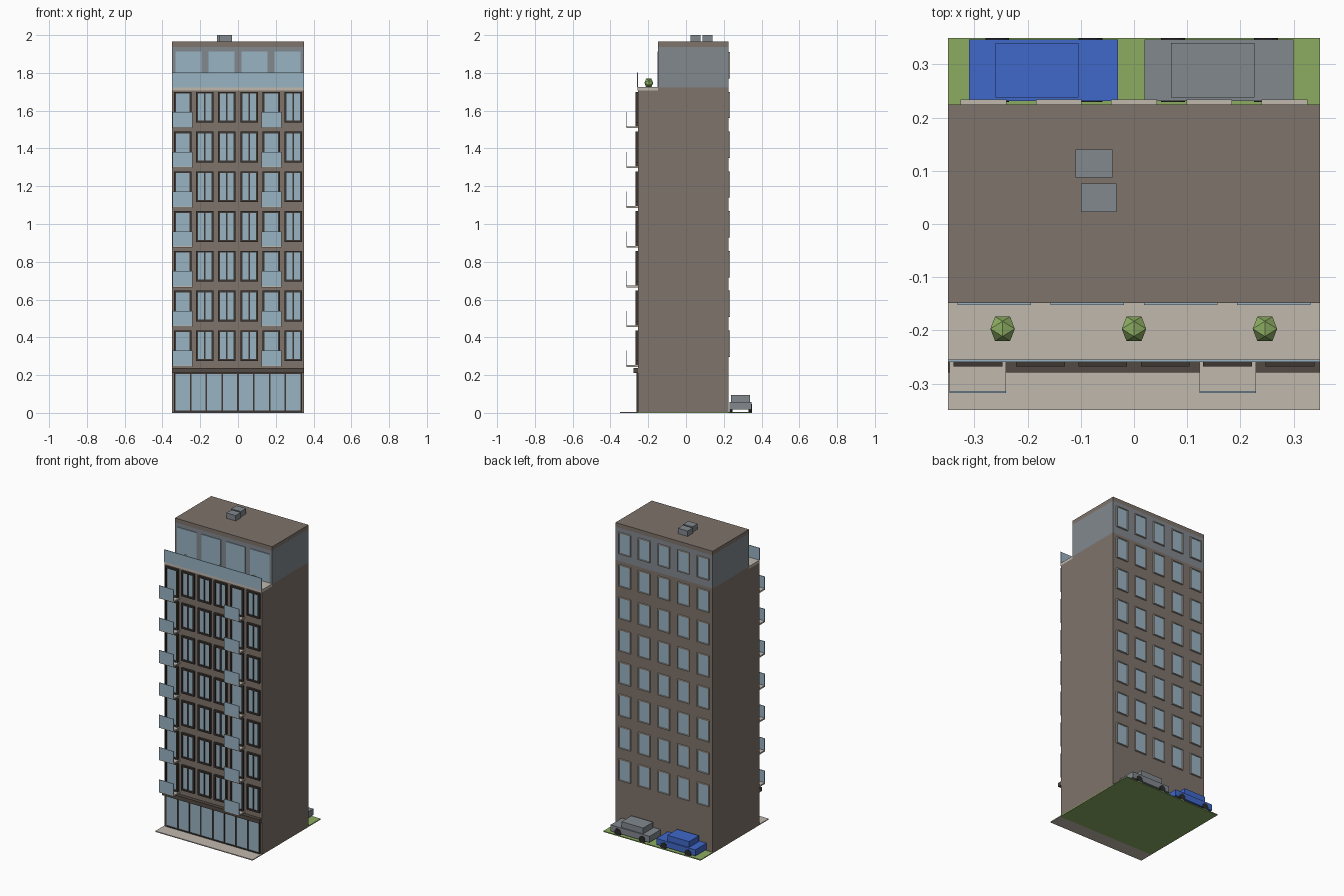
import bpy, bmesh, math
from mathutils import Matrix, Vector

cube = bpy.data.objects.get("Cube")
if cube:
    bpy.data.objects.remove(cube)


def material(name, srgb):
    lin = [((c / 255 + 0.055) / 1.055) ** 2.4 for c in srgb]
    m = bpy.data.materials.new(name)
    m.use_nodes = True
    m.diffuse_color = (*lin, 1)
    m.node_tree.nodes["Principled BSDF"].inputs["Base Color"].default_value = (*lin, 1)
    return m


WALL = material("brown wall", (126, 115, 107))
STONE = material("pale stone", (192, 184, 174))
GLASS = material("blue glass", (154, 180, 196))
FRAME = material("dark frame", (62, 55, 50))
CORNICE = material("cornice brown", (84, 74, 67))
METAL = material("grey metal", (130, 136, 141))
GREEN = material("grass green", (140, 172, 98))
BLUE = material("car blue", (64, 104, 202))
TYRE = material("tyre black", (42, 42, 44))


def finish(name, bm, mat):
    me = bpy.data.meshes.new(name)
    bmesh.ops.recalc_face_normals(bm, faces=bm.faces[:])
    bm.to_mesh(me)
    bm.free()
    me.materials.append(mat)
    ob = bpy.data.objects.new(name, me)
    bpy.context.collection.objects.link(ob)
    return ob


def boxes(name, mat, *spans):
    """One object from boxes given as (x0, x1, y0, y1, z0, z1)."""
    bm = bmesh.new()
    for x0, x1, y0, y1, z0, z1 in spans:
        mid = Vector((x0 + x1, y0 + y1, z0 + z1)) / 2
        size = (x1 - x0, y1 - y0, z1 - z0, 1)
        bmesh.ops.create_cube(bm, size=1, matrix=Matrix.Translation(mid) @ Matrix.Diagonal(size))
    return finish(name, bm, mat)


def ring(x0, x1, y0, y1, z0, z1, t):
    """Four bars around an opening."""
    return [(x0, x0 + t, y0, y1, z0, z1), (x1 - t, x1, y0, y1, z0, z1),
            (x0 + t, x1 - t, y0, y1, z0, z0 + t), (x0 + t, x1 - t, y0, y1, z1 - t, z1)]


W, FRONT, BACK = 0.35, -0.255, 0.225
SETBACK, STEP = -0.148, 0.2105
FLOORS = range(7)

# Ground
boxes("lawn", GREEN, (-W, W, -0.26, 0.35, 0, 0.006))
boxes("pavement", STONE, (-W, W, -0.35, -0.26, 0, 0.006))

# Main masses
boxes("tower_body", WALL, (-W, W, FRONT, BACK, 0.003, 1.708))
boxes("terrace_floor", STONE, (-W, W, FRONT - 0.002, SETBACK, 1.708, 1.724))
boxes("penthouse_walls", METAL, (-W, W, SETBACK, BACK, 1.722, 1.938))
boxes("penthouse_base", WALL, (-W, W, SETBACK, BACK, 1.708, 1.722))
boxes("roof_slab", WALL, (-W, W, SETBACK, BACK, 1.938, 1.965))
boxes("roof_units", METAL, (-0.11, -0.04, 0.087, 0.14, 1.965, 2.0),
      (-0.10, -0.033, 0.023, 0.076, 1.965, 2.0))

# Penthouse glazing and terrace rail
boxes("penthouse_windows", GLASS, *[(x - 0.069, x + 0.069, SETBACK - 0.004, SETBACK, 1.726, 1.912)
                                    for x in (-0.2625, -0.0875, 0.0875, 0.2625)])
boxes("terrace_rail", GLASS, (-W, W, FRONT - 0.004, FRONT, 1.722, 1.802))

# Shop front with eight panes
pane = 0.67 / 8
shop_bars = ring(-0.339, 0.339, FRONT - 0.008, FRONT, 0.006, 0.212, 0.007)
shop_bars += [(x - 0.004, x + 0.004, FRONT - 0.008, FRONT, 0.012, 0.206)
              for x in (-0.335 + pane * i for i in range(1, 8))]
boxes("shop_frame", FRAME, *shop_bars)
boxes("shop_glass", GLASS, (-0.333, 0.333, FRONT - 0.004, FRONT, 0.012, 0.206))
boxes("shop_cornice", CORNICE, (-W, W, FRONT - 0.024, FRONT, 0.212, 0.238))

# Front windows, with balcony doors in two of the columns
frames, panes, slabs, rails = [], [], [], []
for col in range(6):
    x = -0.2935 + col * 0.1174
    balcony = col in (0, 4)
    for floor in FLOORS:
        z = floor * STEP
        z0, z1 = z + (0.252 if balcony else 0.274), z + 0.437
        frames += ring(x - 0.046, x + 0.046, FRONT - 0.013, FRONT, z0, z1, 0.010)
        panes.append((x - 0.037, x + 0.037, FRONT - 0.006, FRONT, z0 + 0.009, z1 - 0.009))
        if balcony:
            slabs.append((x - 0.053, x + 0.053, -0.315, FRONT, z + 0.244, z + 0.253))
            rails.append((x - 0.053, x + 0.053, -0.318, -0.314, z + 0.251, z + 0.329))
        else:
            frames.append((x - 0.004, x + 0.004, FRONT - 0.011, FRONT, z0 + 0.01, z1 - 0.01))
boxes("front_window_frames", FRAME, *frames)
boxes("front_window_glass", GLASS, *panes)
boxes("balcony_slabs", STONE, *slabs)
boxes("balcony_rails", GLASS, *rails)

# Back windows on every floor, including the penthouse
frames, panes = [], []
for col in range(5):
    x = (col - 2) * 0.1413
    for floor in range(8):
        z1 = 0.437 + floor * STEP
        z0 = z1 - 0.14
        frames += ring(x - 0.043, x + 0.043, BACK, BACK + 0.009, z0, z1, 0.005)
        panes.append((x - 0.039, x + 0.039, BACK, BACK + 0.003, z0 + 0.004, z1 - 0.004))
boxes("back_window_frames", STONE, *frames)
boxes("back_window_glass", GLASS, *panes)

# Terrace shrubs: twenty-sided balls resting on an edge
T, S = (1 + math.sqrt(5)) / 2, 0.0142
for name, x in (("right", -0.247), ("middle", 0), ("left", 0.246)):
    bm = bmesh.new()
    for a in (-1, 1):
        for b in (-T, T):
            for corner in ((a, b, 0), (0, a, b), (b, 0, a)):
                bm.verts.new(Vector(corner) * S + Vector((x, -0.197, 1.747)))
    bmesh.ops.convex_hull(bm, input=bm.verts[:])
    finish("shrub_" + name, bm, GREEN)


# Parked cars
def car(name, x, mat):
    boxes(name + "_body", mat, (x, x + 0.28, 0.231, 0.347, 0.018, 0.058),
          (x + 0.05, x + 0.206, 0.238, 0.340, 0.058, 0.096))
    bm = bmesh.new()
    for dx in (0.053, 0.228):
        for y in (0.238, 0.341):
            m = Matrix.Translation((x + dx, y, 0.024)) @ Matrix.Rotation(math.pi / 2, 4, 'X')
            bmesh.ops.create_cone(bm, cap_ends=True, segments=12, radius1=0.0225,
                                  radius2=0.0225, depth=0.018, matrix=m)
    finish(name + "_wheels", bm, TYRE)


car("blue_car", -0.31, BLUE)
car("grey_car", 0.02, METAL)
